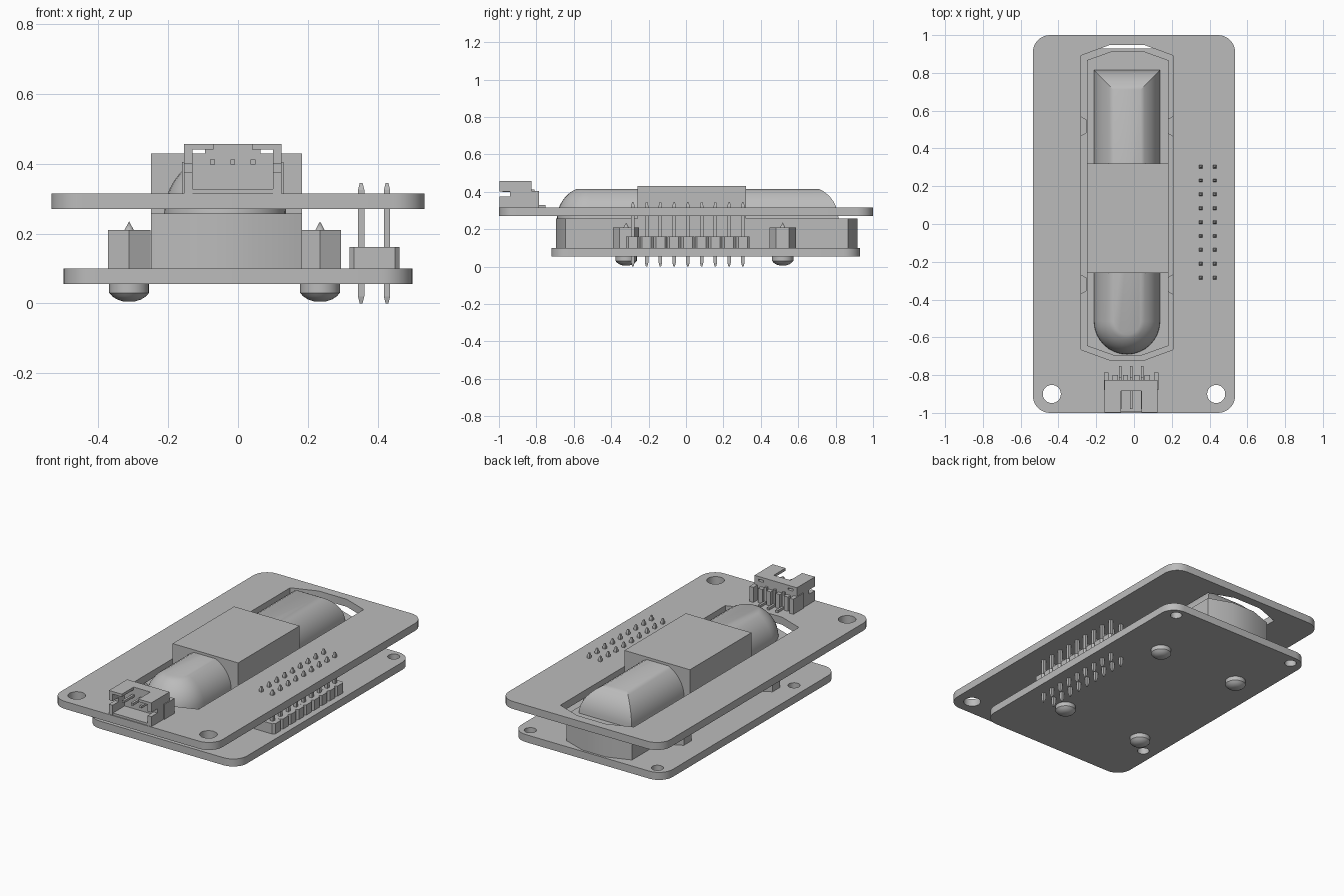
import bpy, bmesh
from math import pi, sin, cos, radians
from mathutils import Vector, Matrix

cube = bpy.data.objects.get("Cube")
if cube:
    bpy.data.objects.remove(cube, do_unlink=True)

grey = bpy.data.materials.new("plain_grey")
grey.use_nodes = True
grey.diffuse_color = (0.5, 0.5, 0.5, 1)
for node in grey.node_tree.nodes:
    if node.type == 'BSDF_PRINCIPLED':
        node.inputs["Base Color"].default_value = (0.5, 0.5, 0.5, 1)


def finish(name, bm, smooth=30):
    bmesh.ops.recalc_face_normals(bm, faces=bm.faces)
    me = bpy.data.meshes.new(name)
    bm.to_mesh(me)
    bm.free()
    me.materials.append(grey)
    if smooth:
        me.shade_smooth()
        me.set_sharp_from_angle(angle=radians(smooth))
    ob = bpy.data.objects.new(name, me)
    bpy.context.collection.objects.link(ob)
    return ob


def arc(cx, cy, r, a0, a1, n):
    """Points on an arc, angles in degrees, both ends included."""
    return [(cx + r * cos(radians(a0 + (a1 - a0) * i / n)),
             cy + r * sin(radians(a0 + (a1 - a0) * i / n))) for i in range(n + 1)]


def circle(cx, cy, r, n=24):
    return arc(cx, cy, r, 0, 360, n)[:-1]


def rounded(x, y0, y1, r):
    return (arc(x - r, y1 - r, r, 0, 90, 8) + arc(r - x, y1 - r, r, 90, 180, 8)
            + arc(r - x, y0 + r, r, 180, 270, 8) + arc(x - r, y0 + r, r, 270, 360, 8))


def chamfered(x0, x1, y0, y1, cx, cy):
    return [(x0, y0 + cy), (x0 + cx, y0), (x1 - cx, y0), (x1, y0 + cy),
            (x1, y1 - cy), (x1 - cx, y1), (x0 + cx, y1), (x0, y1 - cy)]


def prism(bm, loops, z0, z1):
    """Extruded outline; every loop after the first is a hole."""
    edges = []
    for loop in loops:
        vs = [bm.verts.new((x, y, z0)) for x, y in loop]
        edges += [bm.edges.new((vs[i - 1], vs[i])) for i in range(len(vs))]
    if len(loops) == 1:
        faces = [bm.faces.new(vs)]
    else:
        res = bmesh.ops.triangle_fill(bm, use_beauty=True, edges=edges, normal=(0, 0, 1))
        faces = [g for g in res["geom"] if isinstance(g, bmesh.types.BMFace)]
    top = bmesh.ops.extrude_face_region(bm, geom=faces, use_keep_orig=True)["geom"]
    bmesh.ops.translate(bm, vec=(0, 0, z1 - z0),
                        verts=[g for g in top if isinstance(g, bmesh.types.BMVert)])


def box(bm, x0, x1, y0, y1, z0, z1):
    m = Matrix.Translation(((x0 + x1) / 2, (y0 + y1) / 2, (z0 + z1) / 2))
    bmesh.ops.create_cube(bm, size=1, matrix=m @ Matrix.Diagonal((x1 - x0, y1 - y0, z1 - z0, 1)))


def stack(bm, rings):
    """Skin rings of equal length and cap both ends."""
    rows = [[bm.verts.new(p) for p in ring] for ring in rings]
    for a, b in zip(rows, rows[1:]):
        for i in range(len(a)):
            bm.faces.new((a[i - 1], a[i], b[i], b[i - 1]))
    bm.faces.new(rows[0])
    bm.faces.new(rows[-1])


# Circuit boards
bm = bmesh.new()
prism(bm, [rounded(0.535, -1, 1, 0.09),
           chamfered(-0.28, 0.206, -0.72, 0.947, 0.15, 0.055),
           circle(-0.435, -0.9, 0.048), circle(0.435, -0.9, 0.048)], 0.27, 0.315)
finish("upper_board", bm)

bm = bmesh.new()
prism(bm, [rounded(0.5, -0.72, 0.93, 0.09), circle(-0.42, 0.87, 0.033),
           circle(0.42, 0.87, 0.033), circle(-0.42, -0.42, 0.033)], 0.055, 0.1)
finish("lower_board", bm)

# Housing base and raised centre block
bm = bmesh.new()
prism(bm, [chamfered(-0.25, 0.183, -0.695, 0.917, 0.14, 0.05)], 0.1, 0.257)
finish("housing_base", bm)

bm = bmesh.new()
box(bm, -0.25, 0.183, -0.26, 0.32, 0.25, 0.43)
finish("centre_block", bm, 0)

# Capsule: domed front, mitred round back, flat top
bm = bmesh.new()
rings = []
for i in range(9):
    t = radians(66 * i / 8)
    w, z = 0.175 * cos(t), 0.255 + 0.175 * sin(t)
    ring = arc(-0.037, -0.515, w, 180, 360, 16)
    ring += [(-0.037 + w, 0.64 + w), (-0.037 - w, 0.64 + w)]
    rings.append([(x, y, z) for x, y in ring])
stack(bm, rings)
finish("capsule", bm)

# Hexagonal standoffs with pointed tips, and domed screws below
for sx, xname in ((-0.312, "right"), (0.235, "left")):
    for sy, yname in ((-0.32, "front"), (0.517, "back")):
        bm = bmesh.new()
        prism(bm, [arc(sx, sy, 0.07, 30, 330, 5)], 0.1, 0.21)
        bmesh.ops.create_cone(bm, cap_ends=True, segments=16, radius1=0.014, radius2=0,
                              depth=0.026, matrix=Matrix.Translation((sx, sy, 0.222)))
        finish(f"standoff_{yname}_{xname}", bm)
        bm = bmesh.new()
        head = [(0.018, 0.006), (0.034, 0.011), (0.048, 0.02), (0.057, 0.03), (0.057, 0.055)]
        stack(bm, [[(x, y, z) for x, y in circle(sx, sy, r)] for r, z in head])
        finish(f"screw_{yname}_{xname}", bm)

# Pin header: nine notched blocks and two rows of pointed pins
header, pins = bmesh.new(), bmesh.new()
for i in range(9):
    y = 0.01 + (i - 4) * 0.0735
    prism(header, [chamfered(0.319, 0.463, y - 0.0367, y + 0.0367, 0.013, 0.013)], 0.1, 0.161)
    for x in (0.353, 0.427):
        stack(pins, [[(x + a * w, y + b * w, z) for a, b in ((-1, -1), (1, -1), (1, 1), (-1, 1))]
                     for w, z in ((0.004, 0), (0.009, 0.02), (0.009, 0.325), (0.004, 0.345))])
finish("pin_header", header, 0)
finish("header_pins", pins, 0)

# Side entry connector, symmetric about its own centre line
cx = -0.015
bm = bmesh.new()
box(bm, cx - 0.12, cx + 0.12, -0.995, -0.825, 0.315, 0.328)
box(bm, cx - 0.12, cx + 0.12, -0.885, -0.825, 0.32, 0.43)
box(bm, cx - 0.14, cx + 0.14, -0.885, -0.825, 0.441, 0.457)
box(bm, cx - 0.08, cx + 0.08, -0.885, -0.825, 0.425, 0.445)
for s in (-1, 1):
    def side(a, b, *rest):
        box(bm, *sorted((cx + s * a, cx + s * b)), *rest)
    side(0.115, 0.14, -0.94, -0.825, 0.315, 0.41)
    side(0.115, 0.14, -0.997, -0.825, 0.4, 0.457)
    side(0.115, 0.14, -0.997, -0.94, 0.315, 0.375)
    side(0.055, 0.14, -0.997, -0.885, 0.441, 0.457)
    side(0.12, 0.145, -0.88, -0.785, 0.315, 0.405)
    for a in (0.03, 0.085):
        side(a - 0.014, a + 0.014, -0.83, -0.8, 0.315, 0.4)
finish("connector_shell", bm, 0)

bm = bmesh.new()
for i in (-1, 0, 1):
    x = cx + i * 0.058
    box(bm, x - 0.007, x + 0.007, -0.98, -0.81, 0.398, 0.412)
    box(bm, x - 0.007, x + 0.007, -0.824, -0.81, 0.315, 0.412)
    box(bm, x - 0.007, x + 0.007, -0.824, -0.752, 0.315, 0.329)
finish("connector_pins", bm, 0)
